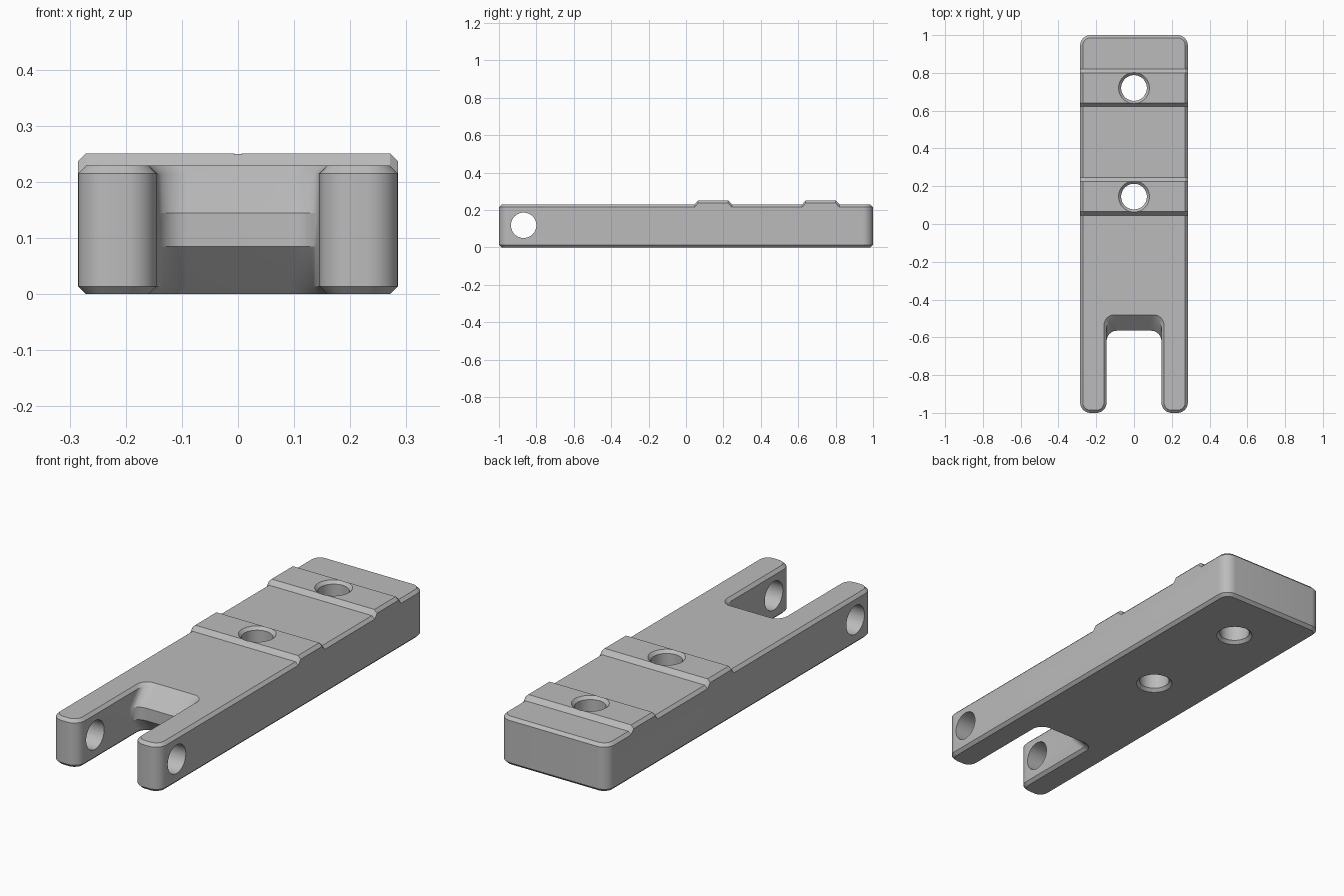
import bpy, bmesh
from math import sin, cos, pi, radians
from mathutils import Matrix

if "Cube" in bpy.data.objects:
    bpy.data.objects.remove(bpy.data.objects["Cube"])

HALF_W, SLOT_W, TOP, CH = 0.285, 0.145, 0.229, 0.014
MID_Z, MID_HALF = 0.115, 0.03          # flat nose of the slot's inner end
HOLE_R = 0.068

grey = bpy.data.materials.new("machined grey")
grey.use_nodes = True
grey.diffuse_color = (0.5, 0.5, 0.5, 1)
grey.node_tree.nodes["Principled BSDF"].inputs["Base Color"].default_value = (0.5, 0.5, 0.5, 1)


def loft(name, rings):
    """Closed solid through a list of equal-length point rings."""
    bm = bmesh.new()
    rows = [[bm.verts.new(p) for p in ring] for ring in rings]
    n = len(rows[0])
    for a, b in zip(rows, rows[1:]):
        for i in range(n):
            j = (i + 1) % n
            bm.faces.new((a[i], a[j], b[j], b[i]))
    bm.faces.new(rows[0][::-1])
    bm.faces.new(rows[-1])
    bmesh.ops.recalc_face_normals(bm, faces=bm.faces)
    mesh = bpy.data.meshes.new(name)
    bm.to_mesh(mesh)
    bm.free()
    mesh.materials.append(grey)
    obj = bpy.data.objects.new(name, mesh)
    bpy.context.collection.objects.link(obj)
    return obj


def arc(cx, cy, r, start, sweep, steps=10):
    return [(cx + r * cos(radians(start + sweep * i / steps)),
             cy + r * sin(radians(start + sweep * i / steps))) for i in range(steps + 1)]


def fork_outline(z, inset, slot_end):
    """Right-hand half of the fork outline, mirrored to make a full ring."""
    r, rs = 0.055, 0.055
    w, s = SLOT_W + inset, HALF_W - r
    half = arc(w - rs, slot_end - rs, rs, 90, -90)
    half += arc(SLOT_W + r, -1 + r, r - inset, 180, 90)
    half += arc(s, -1 + r, r - inset, 270, 90)
    half += arc(s, 1 - r, r - inset, 0, 90)
    ring = half + [(-x, y) for x, y in reversed(half)]
    return [(x, y, z) for x, y in ring]


def slot_end(z):
    return -0.565 + max(0, abs(z - MID_Z) - MID_HALF)


def boolean(target, tool, operation):
    mod = target.modifiers.new(tool.name, 'BOOLEAN')
    mod.operation, mod.solver, mod.object = operation, 'EXACT', tool
    bpy.context.view_layer.objects.active = target
    bpy.ops.object.modifier_apply(modifier=mod.name)
    bpy.data.objects.remove(tool)


# Forked bar with chamfered top and bottom rims
levels = [(0, CH), (CH, 0), (MID_Z - MID_HALF, 0), (MID_Z + MID_HALF, 0),
          (TOP - CH, 0), (TOP, CH)]
bar = loft("forked_bar", [fork_outline(z, d, slot_end(z)) for z, d in levels])

# Raised pads with sloped ends and chamfered sides
for y in (0.145, 0.72):
    profile = [(-0.13, 0.18), (-0.13, TOP - CH), (-0.1, TOP - 0.001), (-0.08, 0.251),
               (0.08, 0.251), (0.102, TOP - 0.001), (0.13, TOP - CH), (0.13, 0.18)]
    rings = []
    for x, drop in ((-HALF_W, CH), (-HALF_W + CH, 0), (HALF_W - CH, 0), (HALF_W, CH)):
        rings.append([(x, y + dy, z - drop * (z > 0.2)) for dy, z in profile])
    boolean(bar, loft("raised_pad", rings), 'UNION')

# Countersunk vertical holes
for y in (0.145, 0.72):
    sink = [(-0.02, 0.034), (CH, 0), (0.251 - CH, 0), (0.271, 0.034)]
    rings = [[(px, py, z) for px, py in arc(0, y, HOLE_R + e, 0, 360, 48)[:-1]]
             for z, e in sink]
    boolean(bar, loft("bolt_hole", rings), 'DIFFERENCE')

# Pin hole across both prongs
pin = loft("pin_hole", [[(x, py, pz) for py, pz in arc(-0.868, 0.118, HOLE_R, 0, 360, 48)[:-1]]
                        for x in (-0.4, 0.4)])
boolean(bar, pin, 'DIFFERENCE')

bpy.ops.object.select_all(action='DESELECT')
bar.select_set(True)
bpy.context.view_layer.objects.active = bar
bpy.ops.object.shade_smooth_by_angle(angle=radians(25))
